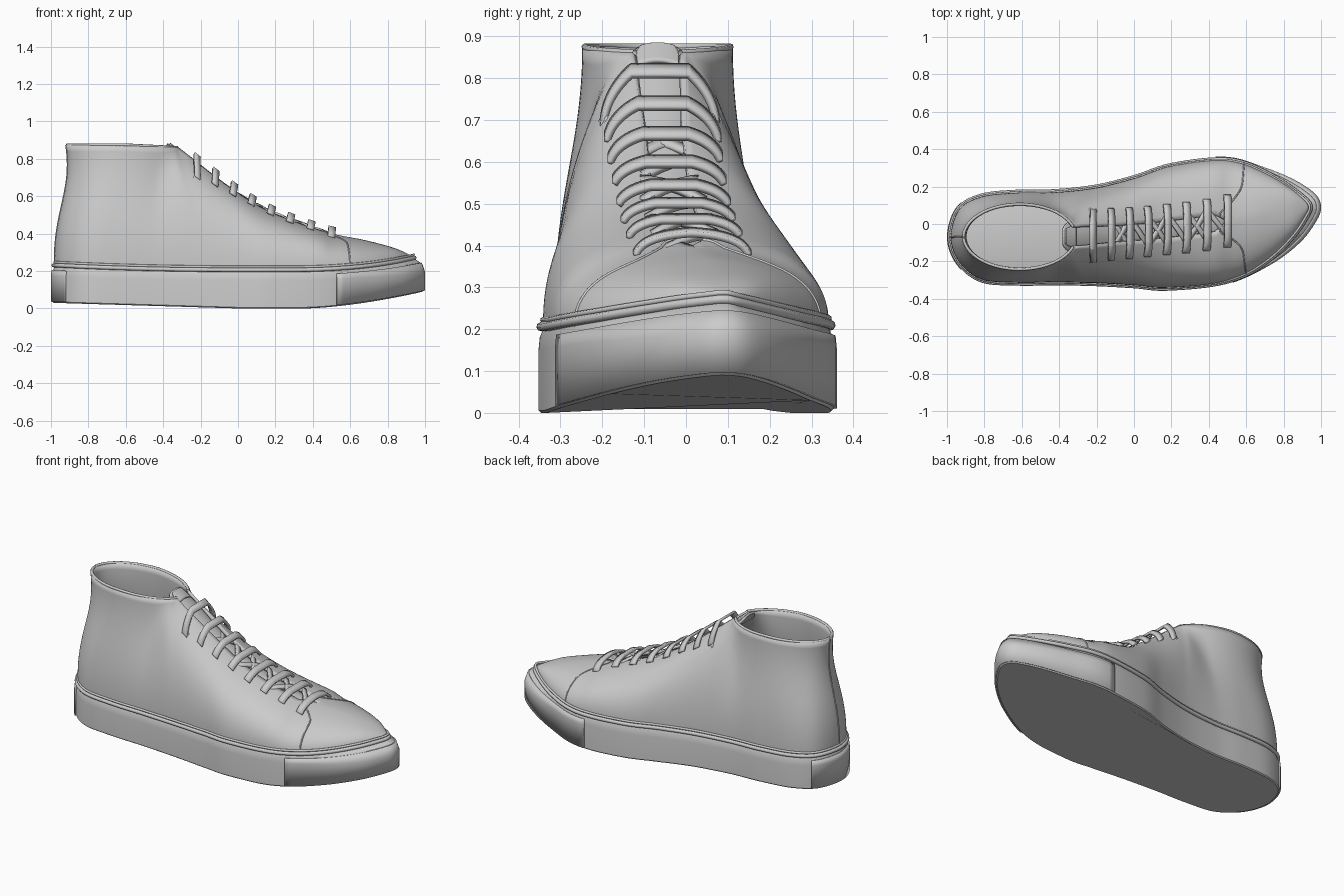
import bpy, math
from mathutils import Vector as V

if "Cube" in bpy.data.objects:
    bpy.data.objects.remove(bpy.data.objects["Cube"])

# ---------- helpers ----------
def cr(pts, u, closed=False):
    """Catmull-Rom through pts at parameter u (one unit per point)."""
    n = len(pts)
    i = math.floor(u) if closed else min(max(int(u), 0), n - 2)
    t = u - i
    def g(k):
        if closed:
            return V(pts[k % n])
        if k < 0:
            return 2 * V(pts[0]) - V(pts[1])
        if k >= n:
            return 2 * V(pts[-1]) - V(pts[-2])
        return V(pts[k])
    a, b, c, d = g(i - 1), g(i), g(i + 1), g(i + 2)
    return 0.5 * (2 * b + (c - a) * t + (2 * a - 5 * b + 4 * c - d) * t * t + (3 * b - a - 3 * c + d) * t ** 3)

def smooth(a, b, x):
    t = min(max((x - a) / (b - a), 0), 1)
    return t * t * (3 - 2 * t)

def make(name, verts, faces, thick=0, offset=0, angle=35):
    me = bpy.data.meshes.new(name)
    me.from_pydata([tuple(v) for v in verts], [], faces)
    ob = bpy.data.objects.new(name, me)
    bpy.context.collection.objects.link(ob)
    bpy.ops.object.select_all(action='DESELECT')
    ob.select_set(True)
    bpy.context.view_layer.objects.active = ob
    bpy.ops.object.mode_set(mode='EDIT')
    bpy.ops.mesh.select_all(action='SELECT')
    bpy.ops.mesh.remove_doubles(threshold=0.0004)
    bpy.ops.object.mode_set(mode='OBJECT')
    bpy.ops.object.shade_smooth_by_angle(angle=math.radians(angle))
    if thick:
        m = ob.modifiers.new("thickness", 'SOLIDIFY')
        m.thickness, m.offset = thick, offset
    return ob

def grid(name, rows, closed=False, caps=False, **kw):
    """Skin a list of equal-length point rows."""
    n = len(rows[0])
    verts = [p for r in rows for p in r]
    faces = [(i * n + j, i * n + (j + 1) % n, (i + 1) * n + (j + 1) % n, (i + 1) * n + j)
             for i in range(len(rows) - 1) for j in range(n if closed else n - 1)]
    if caps:
        faces += [tuple(reversed(range(n))), tuple(range(len(verts) - n, len(verts)))]
    return make(name, verts, faces, **kw)

def tube(name, pts, r, closed=False):
    cu = bpy.data.curves.new(name, 'CURVE')
    cu.dimensions, cu.bevel_depth, cu.bevel_resolution = '3D', r, 2
    s = cu.splines.new('POLY')
    s.points.add(len(pts) - 1)
    for q, p in zip(s.points, pts):
        q.co = (*p, 1)
    s.use_cyclic_u = closed
    ob = bpy.data.objects.new(name, cu)
    bpy.context.collection.objects.link(ob)
    return ob

# ---------- sole outline: toe -> inner side -> heel -> outer side ----------
LEFT = [(1, .09), (.97, .16), (.86, .235), (.70, .302), (.49, .36), (.2, .33), (0, .265), (-.2, .215),
        (-.42, .19), (-.62, .187), (-.82, .165), (-.95, .09), (-1, -.07)]
RIGHT = [(-.95, -.215), (-.82, -.315), (-.62, -.333), (-.42, -.331), (-.2, -.336), (0, -.347), (.18, -.36),
         (.49, -.325), (.727, -.22), (.887, -.10), (.975, .015)]
LOOP = LEFT + RIGHT
N = len(LOOP)

def rim(w, inset):
    p = cr(LOOP, w, True)
    t = (cr(LOOP, w + .02, True) - cr(LOOP, w - .02, True)).normalized()
    return p - V((t.y, -t.x)) * inset

def z_top(x):
    return .2 + .025 * max(0, -x) ** 2 + .065 * max(0, (x - .3) / .7) ** 2

def z_bot(x):
    return .03 * max(0, -x) + .09 * max(0, (x - .35) / .65) ** 1.6

def sole_pt(w, k, grow=0):
    """k-th point of the sole wall profile at outline position w."""
    x = cr(LOOP, w, True).x
    f, zb, zt = smooth(.6, 1, x), z_bot(x), z_top(x)
    inset, z = [(.014, zb), (.008, zb + .006), (.008, zt - .05 - .02 * f), (.011 + .014 * f, zt - .02),
                (.017 + .03 * f, zt - .005), (.028 + .035 * f, zt)][k]
    p = rim(w, inset - grow)
    return V((p.x, p.y, z))

WS = [i * N / 192 for i in range(192)]
grid("sole", [[sole_pt(w, k) for w in WS] for k in range(6)], closed=True, caps=True)

# toe bumper and heel panel: thin bands over the sole wall
def band(name, a, b):
    ws = [a + (b - a) * i / 60 for i in range(61)]
    grid(name, [[sole_pt(w, k, .008) for w in ws] for k in (1, 2, 3)], thick=.012, offset=-1)
band("toe_bumper", -3.85, 4.2)
band("heel_panel", 10.75, 13.25)

# welt bead around the sole top
def bead(inset, dz):
    out = []
    for w in WS:
        x = cr(LOOP, w, True).x
        p = rim(w, inset + .042 * smooth(.6, 1, x))
        out.append(V((p.x, p.y, z_top(x) + dz)))
    return out
tube("welt", bead(.014, .006), .011, True)
tube("welt_upper", bead(.019, .022), .007, True)

# ---------- upper: meridians from the sole to the throat line / collar ----------
RIDGE = [(.935, .09, .272), (.915, .09, .288), (.83, .078, .325), (.68, .06, .365), (.47, .01, .41),
         (.17, -.03, .52), (-.05, -.05, .655), (-.317, -.068, .861)]
REACH = [(0, 0), (.035, 0), (.11, 0), (.15, -.005), (.2, -.015), (.18, -.03), (.14, -.04), (.07, -.10)]

def surf(u, v, side):
    """u: toe 0 .. collar front 7 .. heel 12;  v: sole 0 .. top edge 1."""
    w = u if side > 0 else N - u
    x0 = cr(LOOP, w, True).x
    b = rim(w, .02 + .043 * smooth(.6, 1, x0))
    b = V((b.x, b.y, z_top(x0) - .012))
    if u <= 7:
        top = cr(RIDGE, u) + V((0, side * (.045 + .015 * smooth(6, 7, u)) * smooth(3.85, 4.15, u), 0))
        r = cr(REACH, u)
        out = V((0, side * r.x, r.y))
    else:
        a = .34 + (math.pi - .34) * (u - 7) / 5
        c, s = math.cos(a), math.sin(a)
        top = V((-.61 + .31 * c, -.068 + side * .18 * s, .875 - .015 * max(c, 0)))
        k = smooth(7, 8.2, u)
        out = V((0, side * .07, -.10)).lerp(V((.04 * max(0, -c), 0, -.25)), k)
    h = top.z - b.z
    n = V((b.x - rim(w, .1).x, b.y - rim(w, .1).y, 0)).normalized()
    p1 = b + n * .012 * smooth(0, .15, h) + V((0, 0, h * (.6 - .14 * smooth(5, 9, u))))
    p2 = top + out
    q = 1 - v
    return b * q ** 3 + p1 * 3 * q * q * v + p2 * 3 * q * v * v + top * v ** 3

cols = [(i / 8, 1) for i in range(97)] + [(i / 8, -1) for i in range(96, -1, -1)]
grid("upper", [[surf(u, j / 20, s) for u, s in cols] for j in range(21)], thick=.016, offset=-1, angle=60)
tube("collar_edge", [surf(7 + i / 12, 1, 1) + V((.008 * math.cos(i / 60 * math.pi) * -1, -.006, 0)) for i in range(61)]
     + [surf(12 - i / 12, 1, -1) + V((.008 * math.cos(i / 60 * math.pi), .006, 0)) for i in range(1, 61)], .008)

# ---------- tongue ----------
def frame(u):
    t = cr(RIDGE, min(u + .05, 7)) - cr(RIDGE, u - .05)
    t.y = 0
    t.normalize()
    return t, V((t.z, 0, -t.x))

def tongue_pt(u, y, sink):
    t, n = frame(min(u, 7))
    p = cr(RIDGE, min(u, 7)) + t * max(0, u - 7) * .06
    return p - n * sink + V((0, y, -.03 * (y / .085) ** 2))

def tongue(name, u0, u1, half, sink, thick):
    rows = []
    for i in range(31):
        u = u0 + (u1 - u0) * i / 30
        k = half * math.sqrt(max(.1, 1 - max(0, u - 7) ** 2 * .7))
        rows.append([tongue_pt(u, k * j / 6, sink) for j in range(-6, 7)])
    grid(name, rows, thick=thick)
tongue("tongue", 3.9, 8, .085, .024, .012)
tongue("tongue_tab", 6.95, 7.85, .055, .014, .012)

# ---------- laces ----------
def u_at(x):
    lo, hi = 0, 7
    for _ in range(30):
        m = (lo + hi) / 2
        lo, hi = (m, hi) if cr(RIDGE, m).x > x else (lo, m)
    return lo

def ribbon(name, pts, wide):
    grid(name, [[p - wide, p + wide] for p in pts], thick=.015)

def lace_path(u, half):
    """Points on the upper, side to side, within half of the throat line."""
    yc = cr(RIDGE, u).y
    path = []
    for s in (1, -1):
        run = []
        for i in range(60):
            p = surf(u, 1 - i / 80, s)
            if abs(p.y - yc) > half:
                break
            run.append(p)
        path += run[::-1] if s > 0 else run
    return path, yc

BARS = [-.235, -.135, -.035, .065, .17, .275, .385, .495]
ends = []
for i, x in enumerate(BARS):
    u = u_at(x)
    t, n = frame(u)
    path, yc = lace_path(u, .14 - .012 * math.sin(i / 7 * math.pi))
    pts = []
    for p in path:
        s = (p.y - yc) / .14
        pts.append(p + (n + V((0, s, 0))).normalized() * (.03 - .036 * s ** 4))
    ribbon(f"lace_bar_{i + 1}", pts, t * .02)
    ends.append((pts[0], pts[-1], n, t))

# lower crossing runs between neighbouring bars
for i in range(7):
    a, b = ends[i], ends[i + 1]
    for side in (0, 1) if i % 2 else (0,):
        p, q = a[side].lerp(a[1 - side], .2), b[1 - side].lerp(b[side], .2)
        mid = (p + q) / 2 + a[2] * .03
        pts = [p.lerp(mid, k / 5).lerp(mid.lerp(q, k / 5), k / 5) for k in range(6)]
        ribbon(f"lace_cross_{i + 1}_{side}", pts, a[3] * .016)

# eyelet rings at the top bar
for k in (0, 1):
    p, n = ends[0][k], (ends[0][2] + V((0, 1.6 - 3.2 * k, 0))).normalized()
    bpy.ops.mesh.primitive_torus_add(location=p, major_radius=.018, minor_radius=.006, major_segments=24,
                                     minor_segments=8, rotation=n.to_track_quat('Z', 'Y').to_euler())
    bpy.context.object.name = f"eyelet_{k + 1}"
    bpy.ops.object.shade_smooth()

# ---------- seams: toe cap and heel ----------
for s, nm in ((1, "inner"), (-1, "outer")):
    u0 = u_at(.575)
    tube(f"toe_cap_seam_{nm}", [surf(u0 + .5 * smooth(.5, 1, i / 30) ** 2, i / 30, s) for i in range(31)], .004)
tube("heel_seam", [surf(12, i / 20, 1) for i in range(21)], .004)
